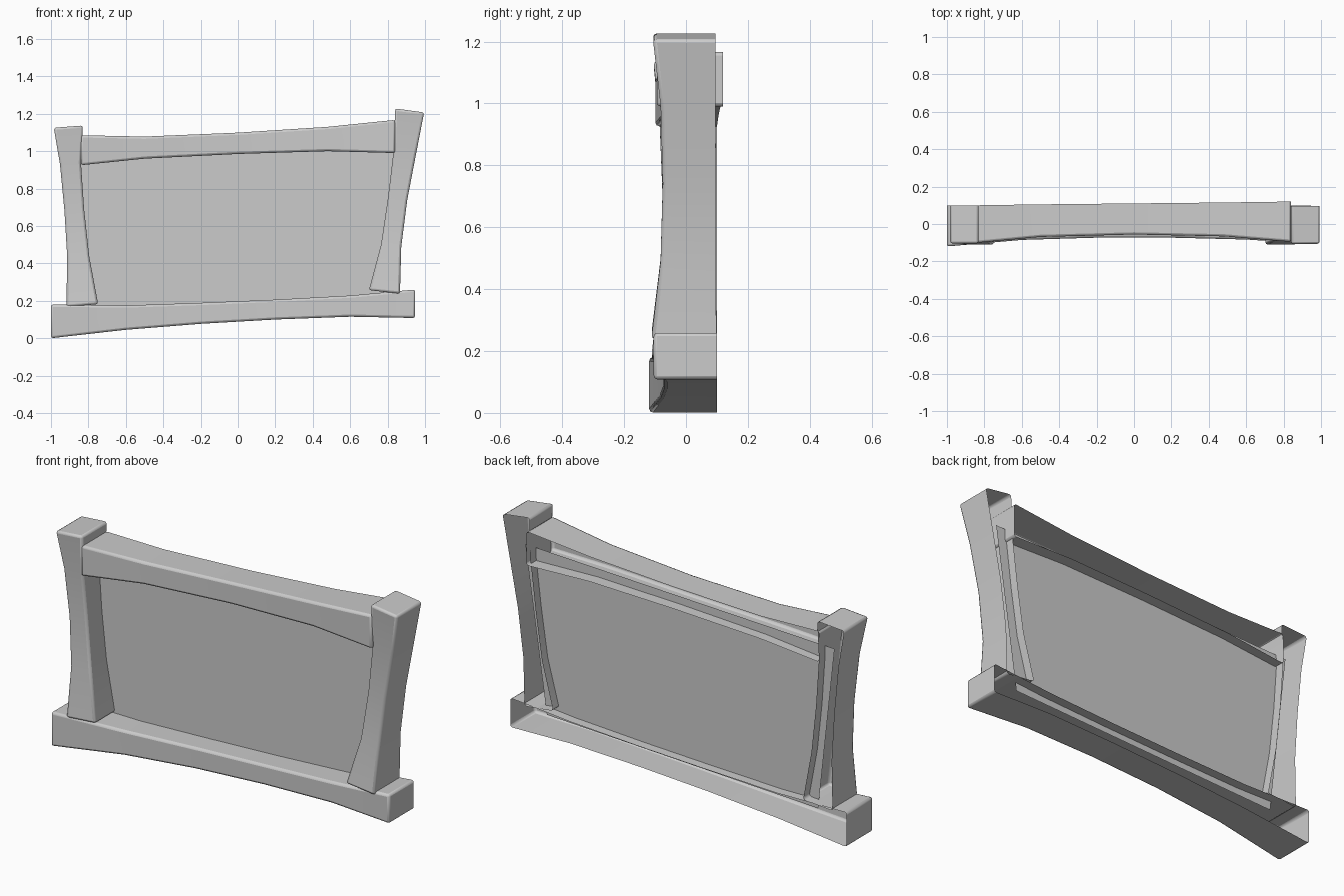
import bpy, bmesh

if "Cube" in bpy.data.objects:
    bpy.data.objects.remove(bpy.data.objects["Cube"])


def finish(ob, bevel=0.012):
    # Soft rounded edges with smooth shading
    bpy.context.view_layer.objects.active = ob
    for o in bpy.context.selected_objects:
        o.select_set(False)
    ob.select_set(True)
    if bevel:
        m = ob.modifiers.new("soft_edges", 'BEVEL')
        m.width = bevel
        m.segments = 2
        m.limit_method = 'ANGLE'
        m.angle_limit = 0.8
    bpy.ops.object.shade_smooth_by_angle(angle=0.7)


def beam(name, stations, fronts, backs):
    """Loft an open-backed beam; each station is (x, z) outer and (x, z) inner."""
    bm = bmesh.new()
    rings = []
    n = len(stations) - 1
    for i, ((ax, az, bx, bz), yf) in enumerate(zip(stations, fronts)):
        yb = backs[0] + (backs[1] - backs[0]) * i / n
        rings.append([bm.verts.new(p) for p in
                      ((ax, yb, az), (ax, yf, az), (bx, yf, bz), (bx, yb, bz))])
    for r, s in zip(rings, rings[1:]):
        for k in range(3):
            bm.faces.new((r[k], r[k + 1], s[k + 1], s[k]))
    bm.faces.new(rings[0][::-1])
    bm.faces.new(rings[-1])
    bmesh.ops.recalc_face_normals(bm, faces=bm.faces)
    # The front faces must look towards -y
    front = min(bm.faces, key=lambda f: f.calc_center_median().y)
    if front.normal.y > 0:
        bmesh.ops.reverse_faces(bm, faces=bm.faces)
    me = bpy.data.meshes.new(name)
    bm.to_mesh(me)
    bm.free()
    ob = bpy.data.objects.new(name, me)
    bpy.context.collection.objects.link(ob)
    finish(ob)


def rail(name, rows, fronts, backs):
    beam(name, [(x, lo, x, hi) for x, lo, hi in rows], fronts, backs)


# Bottom sill
rail("bottom_rail",
     [(-1.0, 0.0, 0.18), (-0.6, 0.045, 0.175), (-0.2, 0.077, 0.189),
      (0.2, 0.10, 0.206), (0.6, 0.115, 0.228), (0.947, 0.108, 0.26)],
     (-0.12, -0.085, -0.073, -0.073, -0.083, -0.105), (0.1, 0.1))

# Top rail
rail("top_rail",
     [(-0.84, 0.925, 1.085), (-0.5, 0.96, 1.078), (0.0, 0.985, 1.099),
      (0.48, 1.0, 1.13), (0.84, 0.99, 1.167)],
     (-0.1, -0.069, -0.056, -0.066, -0.095), (0.1, 0.12))

# Side posts
beam("left_post",
     [(-0.985, 1.125, -0.83, 1.137), (-0.952, 0.93, -0.84, 0.94),
      (-0.928, 0.68, -0.823, 0.69), (-0.913, 0.43, -0.796, 0.44),
      (-0.918, 0.168, -0.748, 0.182)],
     (-0.105, -0.085, -0.075, -0.083, -0.112), (0.1, 0.1))
beam("right_post",
     [(0.84, 1.228, 0.995, 1.207), (0.833, 1.01, 0.953, 0.99),
      (0.802, 0.75, 0.905, 0.74), (0.765, 0.5, 0.873, 0.49),
      (0.70, 0.257, 0.866, 0.238)],
     (-0.107, -0.082, -0.075, -0.082, -0.112), (0.095, 0.098))

# Flat infill panel, its edges tucked into the hollow frame
me = bpy.data.meshes.new("panel")
me.from_pydata([(-0.8, 0.05, 0.13), (0.77, 0.05, 0.20),
                (0.895, 0.05, 1.06), (-0.895, 0.05, 0.99)], [], [(0, 1, 2, 3)])
panel = bpy.data.objects.new("panel", me)
bpy.context.collection.objects.link(panel)
finish(panel, 0)
